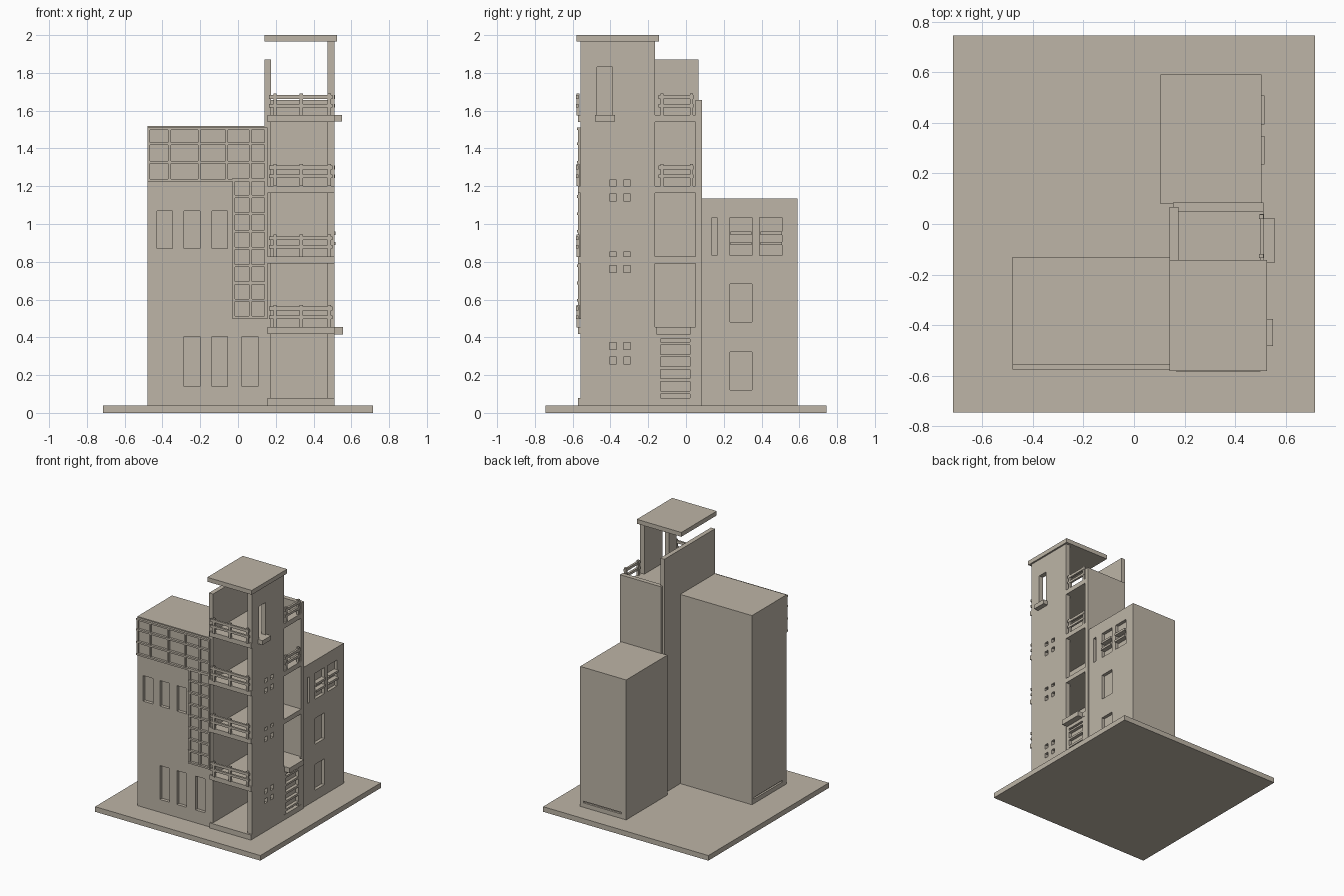
import bpy
import bmesh

if "Cube" in bpy.data.objects:
    bpy.data.objects.remove(bpy.data.objects["Cube"])

concrete = bpy.data.materials.new("warm_concrete")
concrete.diffuse_color = (0.51, 0.46, 0.385, 1)
concrete.use_nodes = True
concrete.node_tree.nodes["Principled BSDF"].inputs["Base Color"].default_value = concrete.diffuse_color


def boxes(name, items):
    """One object made of boxes given as (x0, x1, y0, y1, z0, z1)."""
    bm = bmesh.new()
    for x0, x1, y0, y1, z0, z1 in items:
        cube = bmesh.ops.create_cube(bm, size=1)
        for v in cube["verts"]:
            v.co = ((x0 + x1) / 2 + v.co.x * (x1 - x0),
                    (y0 + y1) / 2 + v.co.y * (y1 - y0),
                    (z0 + z1) / 2 + v.co.z * (z1 - z0))
    mesh = bpy.data.meshes.new(name)
    bm.to_mesh(mesh)
    bm.free()
    mesh.materials.append(concrete)
    obj = bpy.data.objects.new(name, mesh)
    bpy.context.collection.objects.link(obj)
    return obj


def cut(obj, items):
    """Subtract boxes from an object."""
    cutter = boxes(obj.name + "_cutter", items)
    cutter.hide_render = True
    mod = obj.modifiers.new("openings", "BOOLEAN")
    mod.operation, mod.solver, mod.object = "DIFFERENCE", "EXACT", cutter
    bpy.context.view_layer.objects.active = obj
    bpy.ops.object.modifier_apply(modifier=mod.name)
    bpy.data.objects.remove(cutter)


BASE = 0.04
FRONT = -0.558
RECESS = 0.025

# Ground plate
boxes("ground_plate", [(-0.715, 0.715, -0.745, 0.745, 0, BASE)])

# Front wing with recessed windows and a low slit on its left side
front_wing = boxes("front_wing", [(-0.48, 0.142, FRONT, -0.13, BASE, 1.52)])
windows = [(x, x + 0.083, FRONT - 0.1, FRONT + RECESS, 0.87, 1.07)
           for x in (-0.43, -0.285, -0.138)]
windows += [(x, x + 0.083, FRONT - 0.1, FRONT + RECESS, 0.14, 0.405)
            for x in (-0.285, -0.138, 0.022)]
cut(front_wing, windows + [(-0.6, -0.465, -0.51, -0.155, 0.075, 0.088)])

# Rear wing with recessed windows on the right and a low slit at the back
RX = 0.503
rear_wing = boxes("rear_wing", [(0.105, RX, 0.08, 0.59, BASE, 1.135)])
windows = [(RX - RECESS, 0.7, y0, y1, z0, z1) for y0, y1, z0, z1 in (
    (0.233, 0.35, 0.48, 0.682), (0.233, 0.35, 0.12, 0.322),
    (0.138, 0.164, 0.832, 1.035),
    (0.233, 0.35, 0.832, 1.035), (0.39, 0.508, 0.832, 1.035))]
cut(rear_wing, windows + [(0.145, 0.475, 0.575, 0.7, 0.075, 0.088)])
boxes("rear_window_bars",
      [(RX - RECESS, 0.515, y, y + 0.113, z, z + 0.017)
       for y in (0.235, 0.394) for z in (0.888, 0.942)])

# Stair tower walls
boxes("tower_left_wall", [(0.14, 0.175, FRONT, 0.067, BASE, 1.87)])
boxes("tower_back_wall", [(0.155, 0.512, 0.05, 0.085, BASE, 1.657)])
right_wall = boxes("tower_right_wall", [(0.475, 0.512, FRONT, -0.163, BASE, 1.968)])
holes = [(0.4, 0.6, y, y + 0.036, z, z + 0.037)
         for y in (-0.405, -0.33)
         for z in (0.26, 0.335, 0.742, 0.815, 1.122, 1.197)]
cut(right_wall, holes + [(0.4, 0.6, -0.47, -0.39, 1.56, 1.83)])
boxes("tower_window_sill", [(0.475, 0.55, -0.482, -0.375, 1.542, 1.576)])
boxes("tower_roof", [(0.14, 0.525, -0.58, -0.142, 1.966, 2.0)])

# Tower floors
LEVELS = (0.455, 0.828, 1.202, 1.576)
floors = [(0.155, 0.512, -0.572, 0.055, BASE, 0.08)]
floors += [(0.155, 0.512, -0.572, 0.055, z - 0.037, z) for z in LEVELS]
boxes("tower_floors", floors)

# Slotted side wall under a canopy
slot_wall = boxes("slotted_wall", [(0.475, 0.51, -0.165, 0.052, BASE, 0.42)])
slots = [(0.485, 0.6, -0.135, 0.02, z, z + 0.049)
         for z in (0.052, 0.116, 0.181, 0.246, 0.31)]
cut(slot_wall, slots + [(0.485, 0.6, -0.135, 0.02, 0.374, 0.39)])
boxes("side_canopy", [(0.475, 0.556, -0.155, 0.023, 0.416, 0.456)])

# Front balcony railings on every floor
RAILS = ((0.042, 0.06), (0.087, 0.107))
for i, z in enumerate(LEVELS):
    parts = [(0.165, 0.5, -0.583, -0.568, z + a, z + b) for a, b in RAILS]
    parts += [(x, x + 0.017, -0.581, -0.565, z - 0.002, z + 0.116)
              for x in (0.188, 0.326, 0.475)]
    boxes(f"front_railing_{i + 1}", parts)

# Side balcony railings on the two upper floors
for i, z in enumerate(LEVELS[2:]):
    parts = [(0.497, 0.513, -0.145, 0.04, z + a, z + b) for a, b in RAILS]
    parts += [(0.494, 0.511, y, y + 0.017, z - 0.002, z + 0.116)
              for y in (-0.135, 0.02)]
    boxes(f"side_railing_{i + 1}", parts)


def lattice(name, xs, zs, w):
    """Raised grid of bars centred on the given x and z lines."""
    h = w / 2
    bars = [(x - h, x + h, -0.572, FRONT + 0.005, zs[0] - h, zs[-1] + h) for x in xs]
    bars += [(xs[0] - h, xs[-1] + h, -0.576, FRONT + 0.005, z - h, z + h) for z in zs]
    boxes(name, bars)


# Decorative grids on the front wing
lattice("upper_lattice", (-0.473, -0.363, -0.206, -0.06, 0.065, 0.148),
        (1.232, 1.327, 1.424, 1.505), 0.014)
lattice("vertical_lattice", (-0.022, 0.066, 0.148),
        [0.505 + 0.0915 * i for i in range(9)], 0.014)
